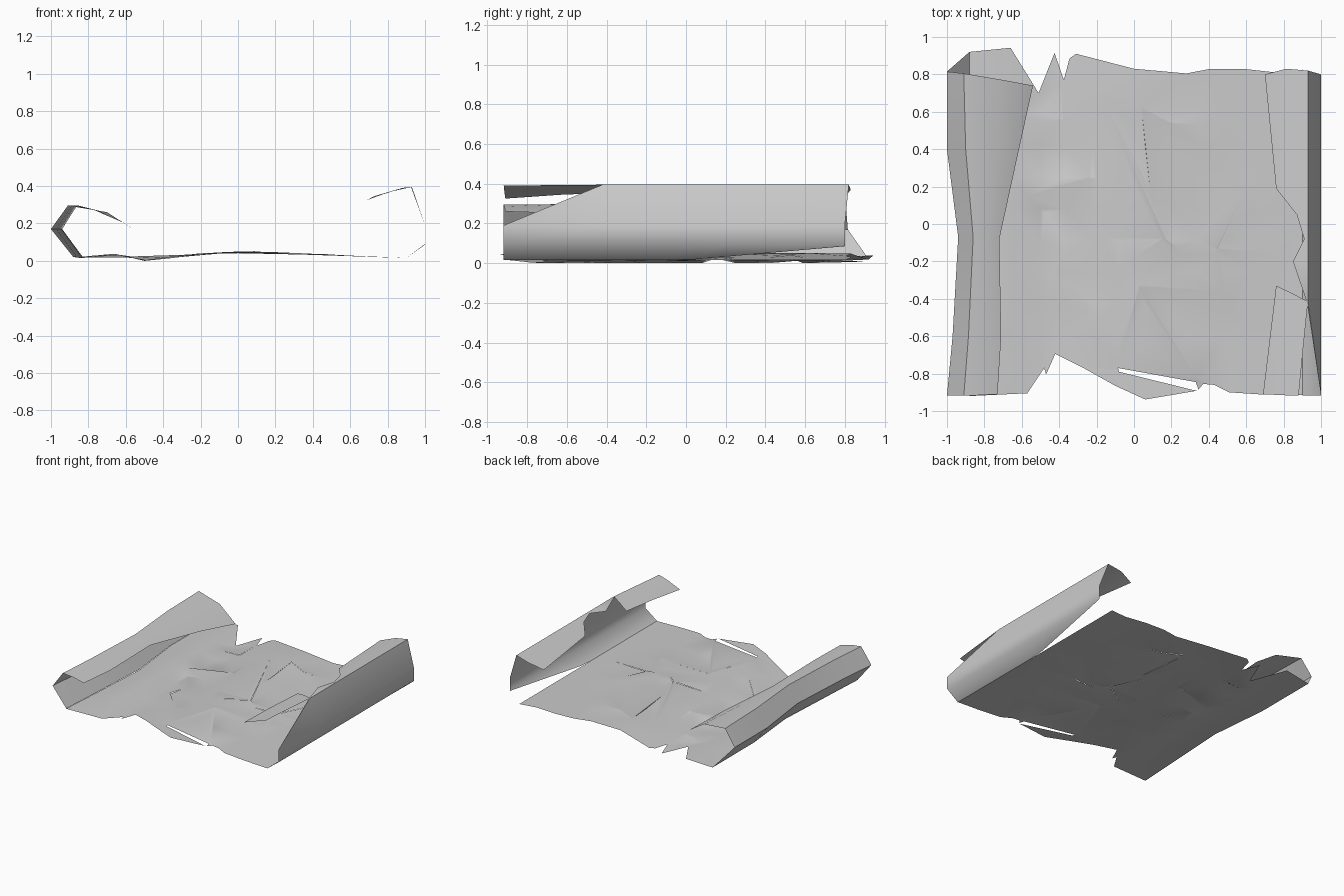
import bpy, bmesh, random
from mathutils import Vector
from mathutils.geometry import delaunay_2d_cdt

if "Cube" in bpy.data.objects:
    bpy.data.objects.remove(bpy.data.objects["Cube"])

random.seed(4)


def interp(table, x):
    for (x0, z0), (x1, z1) in zip(table, table[1:]):
        if x <= x1:
            t = max(0, (x - x0) / (x1 - x0))
            return z0 + (z1 - z0) * t
    return table[-1][1]


def finish(name, bm, angle=1.0):
    me = bpy.data.meshes.new(name)
    bm.to_mesh(me)
    bm.free()
    ob = bpy.data.objects.new(name, me)
    bpy.context.collection.objects.link(ob)
    bpy.ops.object.select_all(action='DESELECT')
    ob.select_set(True)
    bpy.context.view_layer.objects.active = ob
    bpy.ops.object.shade_smooth_by_angle(angle=angle)
    return ob


def loft(name, sections, flip=False):
    """Skin neighbouring cross-sections; coincident points collapse."""
    bm = bmesh.new()
    rows = [[bm.verts.new(p) for p in s] for s in sections]
    for a, b in zip(rows, rows[1:]):
        for i in range(len(a) - 1):
            bm.faces.new((a[i], a[i + 1], b[i + 1], b[i]))
    bmesh.ops.remove_doubles(bm, verts=bm.verts, dist=0.0005)
    if flip:
        bmesh.ops.reverse_faces(bm, faces=bm.faces)
    return finish(name, bm)


# flat cracked sheet with ragged front and back edges
outline = [(-.88, .92), (-.88, .4), (-.83, -.07), (-.88, -.92), (-.57, -.905),
           (-.48, -.77), (-.47, -.805), (-.41, -.67), (-.43, -.69), (-.27, -.77),
           (-.1, -.865), (.06, -.938), (.335, -.892), (-.08, -.79), (-.085, -.77),
           (.33, -.845), (.345, -.885), (.37, -.855), (.43, -.86), (.51, -.9),
           (.69, -.912), (.9, -.915), (.9, 0), (.9, .825), (.76, .81), (.58, .83),
           (.41, .83), (.28, .805), (0, .83), (-.31, .91), (-.345, .885),
           (-.375, .77), (-.425, .915), (-.51, .7), (-.66, .942)]
cracks = [
    [(-.16, .66), (.17, -.08), (.23, -.13)],
    [(-.57, .15), (-.24, .25), (-.2, .24)],
    [(.09, .15), (.04, .62), (.2, .54), (.35, .53)],
    [(-.16, .71), (-.06, .77)],
    [(-.53, .56), (-.38, .56), (-.38, .74)],
    [(-.03, -.2), (.15, -.08), (-.16, -.07)],
    [(.23, -.16), (.44, -.14), (.6, .18)],
    [(.44, -.15), (.5, -.4)],
    [(.48, -.36), (.03, -.33), (-.09, -.74)],
    [(.03, -.34), (.33, -.82)],
    [(.44, -.13), (.75, -.16)],
    [(-.48, .06), (-.38, -.14), (-.42, -.26), (-.2, -.5)],
]
profile = [(-.9, .02), (-.83, .015), (-.67, .04), (-.5, 0), (-.35, .015),
           (-.2, .035), (0, .048), (.3, .035), (.9, .015)]

pts = [Vector(p) for p in outline]
edges = []
for line in cracks:
    base = len(pts)
    pts += [Vector(p) for p in line]
    edges += [(base + i, base + i + 1) for i in range(len(line) - 1)]
pts += [Vector((-.78 + .14 * i, -.6 + .17 * j)) for i in range(12) for j in range(8)]
vs, es, fs, ov, oe, of = delaunay_2d_cdt(
    pts, edges, [list(range(len(outline)))], 1, 1e-5)
bm = bmesh.new()
bv = [bm.verts.new((v.x, v.y, interp(profile, v.x))) for v in vs]
for f in fs:
    bm.faces.new([bv[i] for i in f])
split = []
for (a, b), src in zip(es, oe):
    e = bm.edges.get((bv[a], bv[b]))
    if e and len(e.link_faces) == 2 and any(k < len(edges) for k in src):
        split.append(e)
torn = bmesh.ops.split_edges(bm, edges=split)['edges']
for v in {v for e in torn for v in e.verts}:
    v.co.z += random.uniform(0, .008)
bmesh.ops.delete(bm, geom=[v for v in bm.verts if not v.link_faces], context='VERTS')
bmesh.ops.recalc_face_normals(bm, faces=bm.faces)
if sum(f.normal.z for f in bm.faces) < 0:
    bmesh.ops.reverse_faces(bm, faces=bm.faces)
finish("parchment_sheet", bm)

# left curl: pinched in the middle, loosest at the back
loft("left_curl", [
    [(-.88, .92, .02), (-1, .815, .17), (-.91, .805, .295), (-.7, .77, .26), (-.54, .74, .155)],
    [(-.88, .4, .02), (-1, .4, .17), (-.9, .4, .297), (-.73, .4, .265), (-.615, .4, .205)],
    [(-.83, -.07, .02), (-.94, -.07, .17), (-.86, -.07, .297), (-.78, -.07, .277), (-.72, -.08, .25)],
    [(-.86, -.6, .02), (-.97, -.6, .17), (-.885, -.6, .297), (-.78, -.6, .277), (-.71, -.6, .25)],
    [(-.88, -.918, .02), (-1, -.918, .17), (-.91, -.918, .295), (-.82, -.915, .285), (-.73, -.91, .26)],
], flip=True)

# right curl: outer wall torn low at the front, notched inner lip
top = [(.69, .325), (.72, .345), (.89, .39), (.93, .395)]
sections = [[(.9, -.918, .015), (1, -.918, .09)] + [(1, -.918, .19)] * 4]
for y, lip in [(-.42, .925), (-.2, .85), (-.08, .91), (.05, .87), (.19, .76), (.8, .7)]:
    t = max(0, y) / .8
    mid = (lip + .93) / 2
    sections.append([(.9 + .098 * t, y, .015 + .07 * t), (1, y, .09), (1, y, .19),
                     (.93, y + .02 * t, .395), (mid, y + .03 * t, interp(top, mid)),
                     (lip, y, interp(top, lip))])
loft("right_curl", sections)

# hanging front flap of the right curl
loft("right_front_flap", [
    [(.93, -.415, .395), (.845, -.37, .38), (.76, -.33, .355)],
    [(.905, -.66, .393), (.82, -.64, .372), (.725, -.62, .345)],
    [(.88, -.918, .39), (.79, -.915, .363), (.69, -.91, .325)],
])
